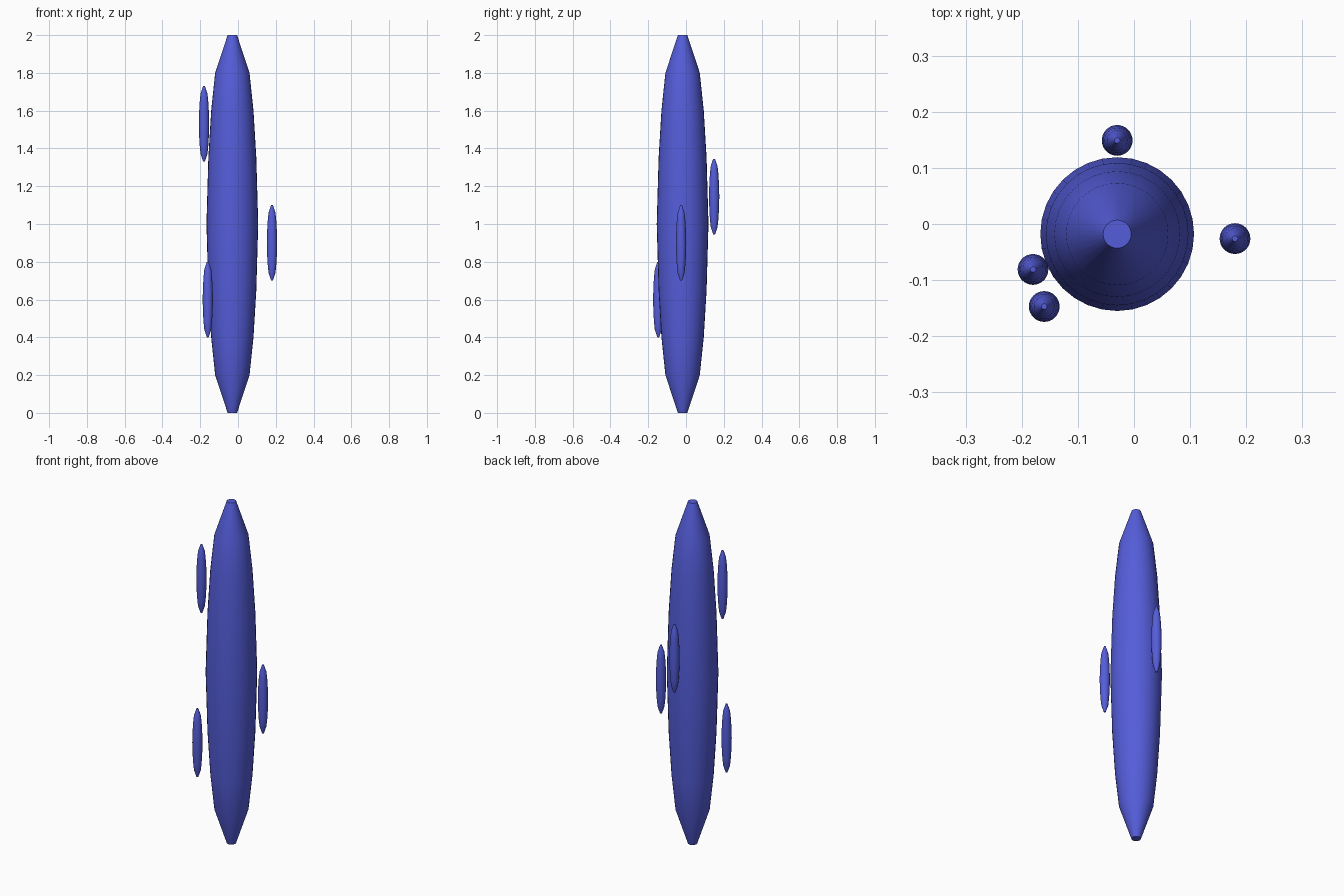
import bpy, bmesh, math

if "Cube" in bpy.data.objects:
    bpy.data.objects.remove(bpy.data.objects["Cube"])

SIDES = 32
# half profile of a spindle of length 2: (radius, height), mirrored about mid height
HALF = [(0.025, 0.0), (0.091, 0.2), (0.112, 0.4), (0.127, 0.65), (0.137, 1.0)]
PROFILE = HALF + [(r, 2 - z) for r, z in reversed(HALF[:-1])]

blue = bpy.data.materials.new("blue")
blue.diffuse_color = (0.09, 0.11, 0.7, 1)
blue.use_nodes = True
blue.node_tree.nodes["Principled BSDF"].inputs["Base Color"].default_value = blue.diffuse_color


def spindle(name, x, y, z, scale=1.0):
    """Turned spindle with small flat ends, standing at height z."""
    bm = bmesh.new()
    rings = []
    for r, h in PROFILE:
        rings.append([bm.verts.new((r * scale * math.cos(a), r * scale * math.sin(a), h * scale))
                      for a in (2 * math.pi * i / SIDES for i in range(SIDES))])
    for low, high in zip(rings, rings[1:]):
        for i in range(SIDES):
            j = (i + 1) % SIDES
            bm.faces.new((low[i], low[j], high[j], high[i]))
    bm.faces.new(rings[0][::-1])
    bm.faces.new(rings[-1])
    mesh = bpy.data.meshes.new(name)
    bm.to_mesh(mesh)
    bm.free()
    mesh.materials.append(blue)
    ob = bpy.data.objects.new(name, mesh)
    ob.location = (x, y, z)
    bpy.context.collection.objects.link(ob)
    bpy.ops.object.select_all(action='DESELECT')
    ob.select_set(True)
    bpy.context.view_layer.objects.active = ob
    bpy.ops.object.shade_smooth_by_angle(angle=math.radians(30))
    return ob


# large central spindle
spindle("main_spindle", -0.03, -0.018, 0)

# four small copies floating around it
SMALL = [(-0.18, -0.081, 1.33), (-0.03, 0.149, 0.945),
         (0.18, -0.026, 0.70), (-0.16, -0.147, 0.40)]
for n, pos in enumerate(SMALL, 1):
    spindle(f"small_spindle_{n}", *pos, scale=0.2)
